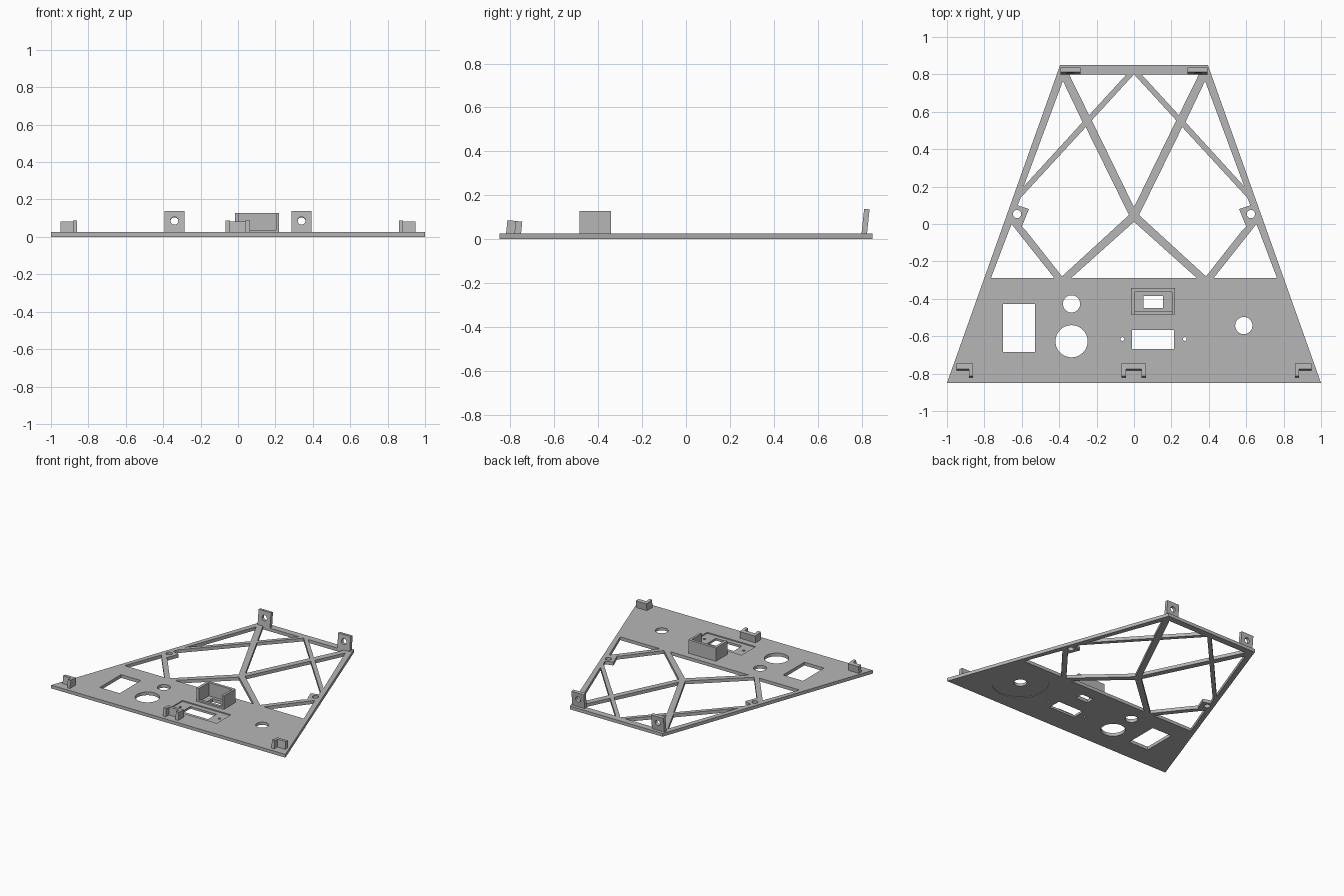
import bpy, bmesh, math
from mathutils import Matrix, Vector

cube = bpy.data.objects.get("Cube")
if cube:
    bpy.data.objects.remove(cube)

grey = bpy.data.materials.new("plain_grey")
grey.use_nodes = True
COLOUR = (0.47, 0.47, 0.47, 1)
grey.diffuse_color = COLOUR
grey.node_tree.nodes["Principled BSDF"].inputs["Base Color"].default_value = COLOUR

THICK = 0.025
LEAN = math.radians(-6)


def rect(x0, x1, y0, y1):
    return [(x0, y0), (x1, y0), (x1, y1), (x0, y1)]


def circle(x, y, r, n=40):
    return [(x + r * math.cos(math.tau * i / n), y + r * math.sin(math.tau * i / n)) for i in range(n)]


def flip(pts):
    return [(-x, y) for x, y in pts]


def prisms(name, outlines, z0, z1):
    """One object made of upright prisms, one for each outline."""
    bm = bmesh.new()
    for pts in outlines:
        face = bm.faces.new([bm.verts.new((x, y, z0)) for x, y in pts])
        top = bmesh.ops.extrude_face_region(bm, geom=[face])["geom"]
        verts = [v for v in top if isinstance(v, bmesh.types.BMVert)]
        bmesh.ops.translate(bm, verts=verts, vec=(0, 0, z1 - z0))
    bmesh.ops.recalc_face_normals(bm, faces=bm.faces)
    mesh = bpy.data.meshes.new(name)
    bm.to_mesh(mesh)
    bm.free()
    mesh.materials.append(grey)
    obj = bpy.data.objects.new(name, mesh)
    bpy.context.collection.objects.link(obj)
    return obj


def cut(obj, outlines, z0, z1):
    """Cut prisms out of an object and bake the result."""
    cutter = prisms("cutter", outlines, z0, z1)
    cutter.hide_render = True
    mod = obj.modifiers.new("cut", "BOOLEAN")
    mod.operation, mod.solver, mod.object = "DIFFERENCE", "EXACT", cutter
    deps = bpy.context.evaluated_depsgraph_get()
    mesh = bpy.data.meshes.new_from_object(obj.evaluated_get(deps))
    obj.modifiers.clear()
    obj.data = mesh
    bpy.data.objects.remove(cutter)


def lean_back(obj, y):
    """Tilt an upright tab backwards about its foot."""
    foot = Vector((0, y, THICK))
    obj.data.transform(Matrix.Translation(foot) @ Matrix.Rotation(LEAN, 4, "X") @ Matrix.Translation(-foot))


# Base plate with the lattice windows
plate = prisms("base_plate", [[(-1, -0.85), (1, -0.85), (0.395, 0.85), (-0.395, 0.85)]], 0, THICK)
side_windows = [
    [(-0.38, 0.765), (-0.275, 0.545), (-0.59, 0.2)],
    [(-0.347, 0.8), (-0.04, 0.8), (-0.24, 0.582)],
    [(-0.258, 0.518), (-0.027, 0.048), (-0.385, -0.28), (-0.578, -0.035),
     (-0.6, -0.015), (-0.562, 0.08), (-0.622, 0.1), (-0.606, 0.14)],
    [(-0.765, -0.29), (-0.425, -0.29), (-0.655, 0)],
    circle(-0.625, 0.053, 0.022),
]
middle_windows = [
    [(0, 0.8), (-0.226, 0.554), (0, 0.09), (0.226, 0.554)],
    [(0, 0.012), (-0.337, -0.29), (0.337, -0.29)],
]
# Panel openings
panel_holes = [
    rect(-0.7, -0.53, -0.685, -0.427),
    rect(-0.01, 0.213, -0.668, -0.567),
    rect(0.05, 0.155, -0.45, -0.385),
    circle(-0.334, -0.427, 0.046),
    circle(-0.334, -0.627, 0.086),
    circle(0.587, -0.543, 0.046),
    circle(-0.062, -0.615, 0.01),
    circle(0.272, -0.615, 0.01),
]
# Shallow recesses above and below
cut(plate, [rect(-0.103, 0.31, -0.702, -0.53)], THICK - 0.008, THICK + 0.1)
cut(plate, [circle(0.587, -0.543, 0.2, 64)], -0.1, 0.004)
cut(plate, side_windows + [flip(w) for w in side_windows] + middle_windows + panel_holes, -0.2, 0.2)

# Open-fronted box and its low sill
prisms("box_walls", [[(-0.016, -0.485), (0.005, -0.485), (0.005, -0.363), (0.203, -0.363),
                      (0.203, -0.485), (0.22, -0.485), (0.22, -0.342), (-0.016, -0.342)]], 0.02, 0.128)
prisms("box_sill", [rect(0.005, 0.203, -0.485, -0.465)], 0.02, 0.038)

# Front clips: L-shaped at the ends, U-shaped in the middle
BACK, STEP, FRONT = -0.752, -0.782, -0.82
end_clip = [(-0.95, BACK), (-0.95, STEP), (-0.883, STEP), (-0.883, FRONT), (-0.86, FRONT), (-0.86, BACK)]
middle_clip = [(-0.068, BACK), (-0.068, FRONT), (-0.043, FRONT), (-0.043, STEP),
               (0.04, STEP), (0.04, FRONT), (0.064, FRONT), (0.064, BACK)]
for name, outline in (("right_front_clip", end_clip), ("left_front_clip", flip(end_clip)),
                      ("middle_front_clip", middle_clip)):
    lean_back(prisms(name, [outline], 0.02, 0.083), STEP)

# Rear lugs with a screw hole, drawn flat and then stood up
for side, name in ((-1, "right_rear_lug"), (1, "left_rear_lug")):
    x = side * 0.34
    lug = prisms(name, [rect(x - 0.053, x + 0.053, 0.018, 0.138)], -0.825, -0.8)
    cut(lug, [circle(x, 0.086, 0.021)], -0.9, -0.7)
    lug.data.transform(Matrix.Rotation(math.pi / 2, 4, "X"))
    lean_back(lug, 0.81)
